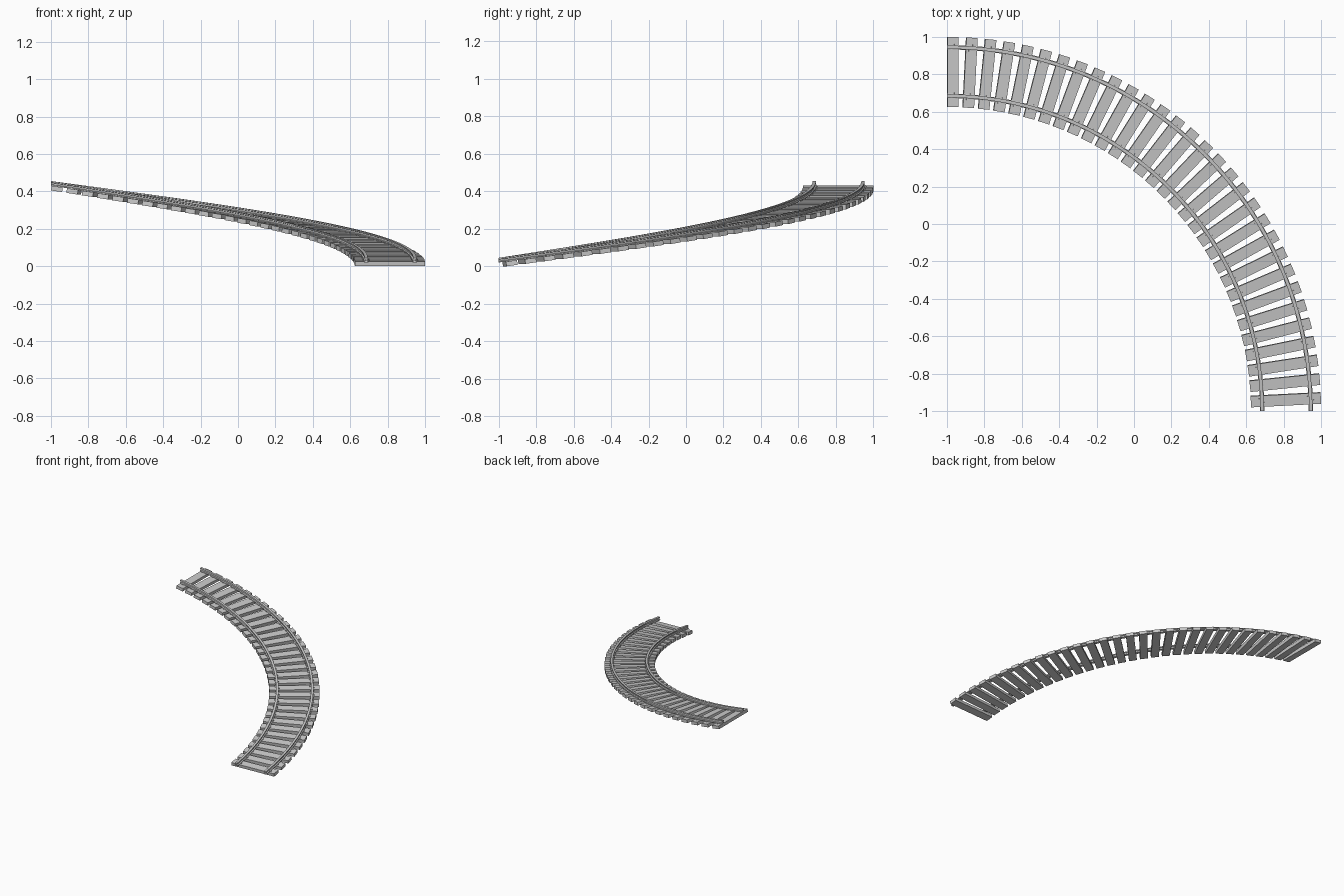
import bpy
import bmesh
import math
from mathutils import Matrix, Vector

if "Cube" in bpy.data.objects:
    bpy.data.objects.remove(bpy.data.objects["Cube"])

SLEEPERS = 31
RISE = 0.41
BASE = -0.005
MID_RADIUS = 1.815
RAIL_RADII = {"inner": 1.685, "outer": 1.945}
THICK = 0.025
WIDTH = 0.06
QUARTER = math.pi / 2
PITCH = math.atan(RISE / (MID_RADIUS * QUARTER))


def height(phi):
    return BASE + RISE * (1 - phi / QUARTER)


def frame(phi):
    """Local x runs down the track, local y points outward."""
    return (Matrix.Translation((-1, -1, height(phi)))
            @ Matrix.Rotation(-phi, 4, "Z"))


def add_box(bm, matrix, size, centre):
    bmesh.ops.create_cube(
        bm, size=1,
        matrix=matrix @ Matrix.Translation(centre) @ Matrix.Diagonal((*size, 1)))


def finish(bm, name):
    bmesh.ops.recalc_face_normals(bm, faces=bm.faces)
    mesh = bpy.data.meshes.new(name)
    bm.to_mesh(mesh)
    bm.free()
    obj = bpy.data.objects.new(name, mesh)
    bpy.context.collection.objects.link(obj)
    return obj


# Sleepers fan around the bend, each pitched with the slope
sleepers = bmesh.new()
spikes = bmesh.new()
for i in range(SLEEPERS):
    place = frame(QUARTER * i / SLEEPERS) @ Matrix.Rotation(PITCH, 4, "Y")
    add_box(sleepers, place, (WIDTH, 0.375, THICK),
            (WIDTH / 2, 1.8125, THICK / 2))
    # Rail spikes on both sides of each rail
    for radius in RAIL_RADII.values():
        for side in (-1, 1):
            add_box(spikes, place, (0.01, 0.008, 0.007),
                    (WIDTH / 2 + side * 0.01, radius + side * 0.014, THICK + 0.003))
finish(sleepers, "sleepers")
finish(spikes, "rail_spikes")

# Rails: half of an I-shaped section, mirrored and swept along the climb
half = [(0.012, 0), (0.012, 0.005), (0.004, 0.008),
        (0.004, 0.016), (0.009, 0.018), (0.009, 0.025)]
section = half + [(-x, z) for x, z in reversed(half)]
STEPS = SLEEPERS * 2
for name, radius in RAIL_RADII.items():
    bm = bmesh.new()
    rings = []
    for s in range(STEPS + 1):
        place = frame(QUARTER * s / STEPS)
        rings.append([bm.verts.new(place @ Vector((0, radius + x, THICK + z)))
                      for x, z in section])
    n = len(section)
    for a, b in zip(rings, rings[1:]):
        for k in range(n):
            j = (k + 1) % n
            bm.faces.new((a[k], a[j], b[j], b[k]))
    bm.faces.new(rings[0])
    bm.faces.new(reversed(rings[-1]))
    rail = finish(bm, name + "_rail")
    bpy.ops.object.select_all(action="DESELECT")
    rail.select_set(True)
    bpy.context.view_layer.objects.active = rail
    bpy.ops.object.shade_smooth_by_angle(angle=math.radians(20))
